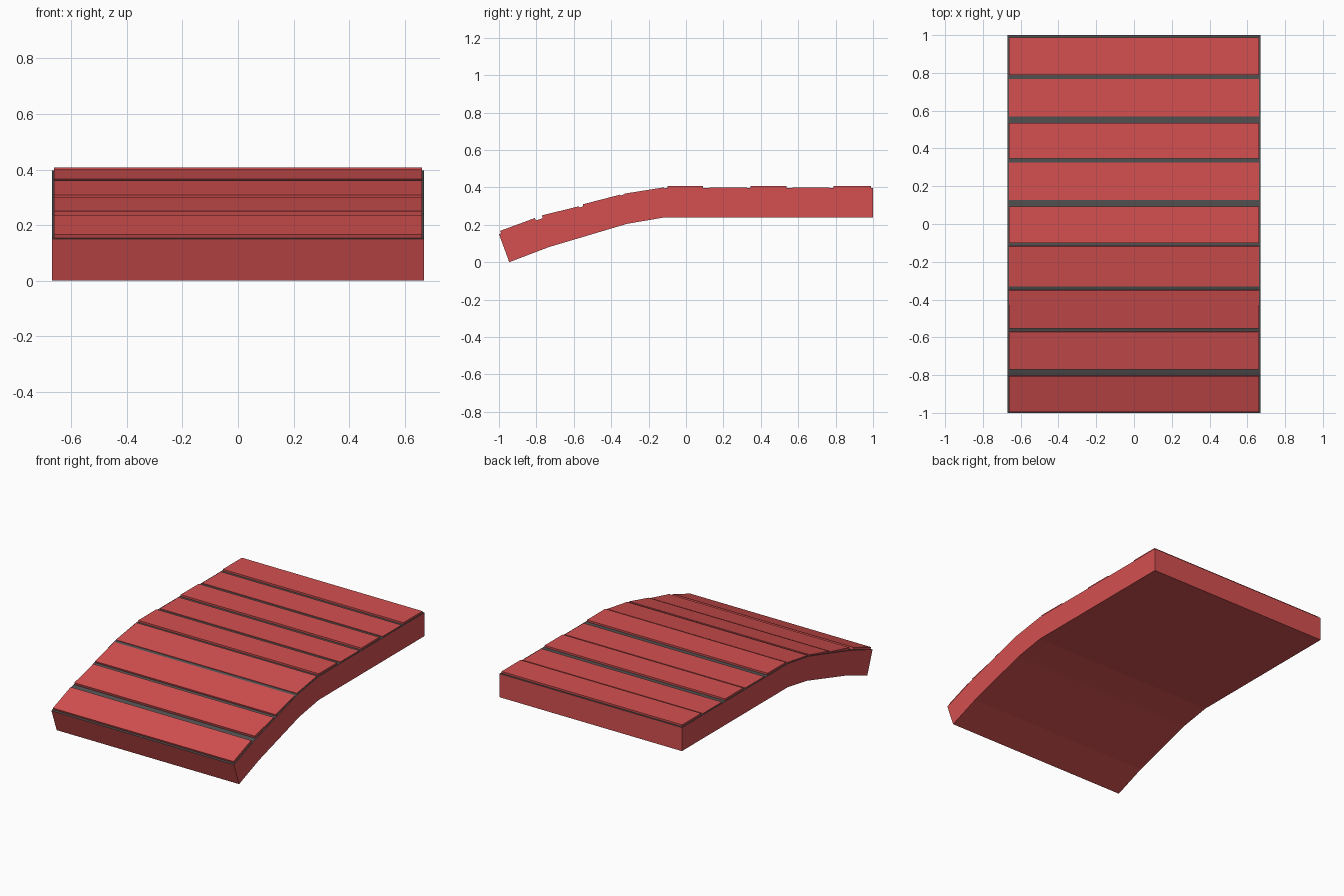
import bpy, bmesh

if "Cube" in bpy.data.objects:
    bpy.data.objects.remove(bpy.data.objects["Cube"])


def material(name, color):
    m = bpy.data.materials.new(name)
    m.diffuse_color = color
    m.use_nodes = True
    m.node_tree.nodes["Principled BSDF"].inputs["Base Color"].default_value = m.diffuse_color
    return m


red = material("red_wood", (0.66, 0.08, 0.08, 1))
grey = material("dark_grey", (0.08, 0.08, 0.08, 1))


def prism(name, profile, half_width, mats):
    """Extrude a (y, z) profile across x, centred on x = 0."""
    bm = bmesh.new()
    face = bm.faces.new([bm.verts.new((-half_width, y, z)) for y, z in profile])
    ext = bmesh.ops.extrude_face_region(bm, geom=[face])
    verts = [g for g in ext["geom"] if isinstance(g, bmesh.types.BMVert)]
    bmesh.ops.translate(bm, verts=verts, vec=(2 * half_width, 0, 0))
    bmesh.ops.recalc_face_normals(bm, faces=bm.faces)
    if len(mats) > 1:
        for f in bm.faces:
            f.material_index = int(f.normal.z > 0.5)
    mesh = bpy.data.meshes.new(name)
    bm.to_mesh(mesh)
    bm.free()
    for m in mats:
        mesh.materials.append(m)
    obj = bpy.data.objects.new(name, mesh)
    bpy.context.collection.objects.link(obj)
    return obj


# Bent deck body: red sides and underside, dark top showing between planks
top = [(-1.0, 0.15), (-0.785, 0.229), (-0.33, 0.362), (-0.11, 0.396), (1.0, 0.396)]
bottom = [(1.0, 0.24), (-0.11, 0.24), (-0.315, 0.205), (-0.735, 0.08), (-0.945, 0.0)]
prism("deck_body", top + bottom, 0.67, [red, grey])

# Planks: (y start, z start, y end, z end) of the upper face, uneven heights
planks = [
    (-0.994, 0.167, -0.808, 0.236),
    (-0.770, 0.250, -0.572, 0.299),
    (-0.552, 0.309, -0.352, 0.361),
    (-0.330, 0.366, -0.118, 0.400),
    (-0.100, 0.408, 0.092, 0.408),
    (0.126, 0.400, 0.325, 0.400),
    (0.346, 0.408, 0.536, 0.408),
    (0.570, 0.400, 0.768, 0.400),
    (0.788, 0.408, 0.988, 0.408),
]
for i, (y0, z0, y1, z1) in enumerate(planks):
    t = 0.018
    dy = t * (z1 - z0) / (y1 - y0)
    prism(f"plank_{i + 1}",
          [(y0, z0), (y1, z1), (y1 + dy, z1 - t), (y0 + dy, z0 - t)],
          0.663, [red])
